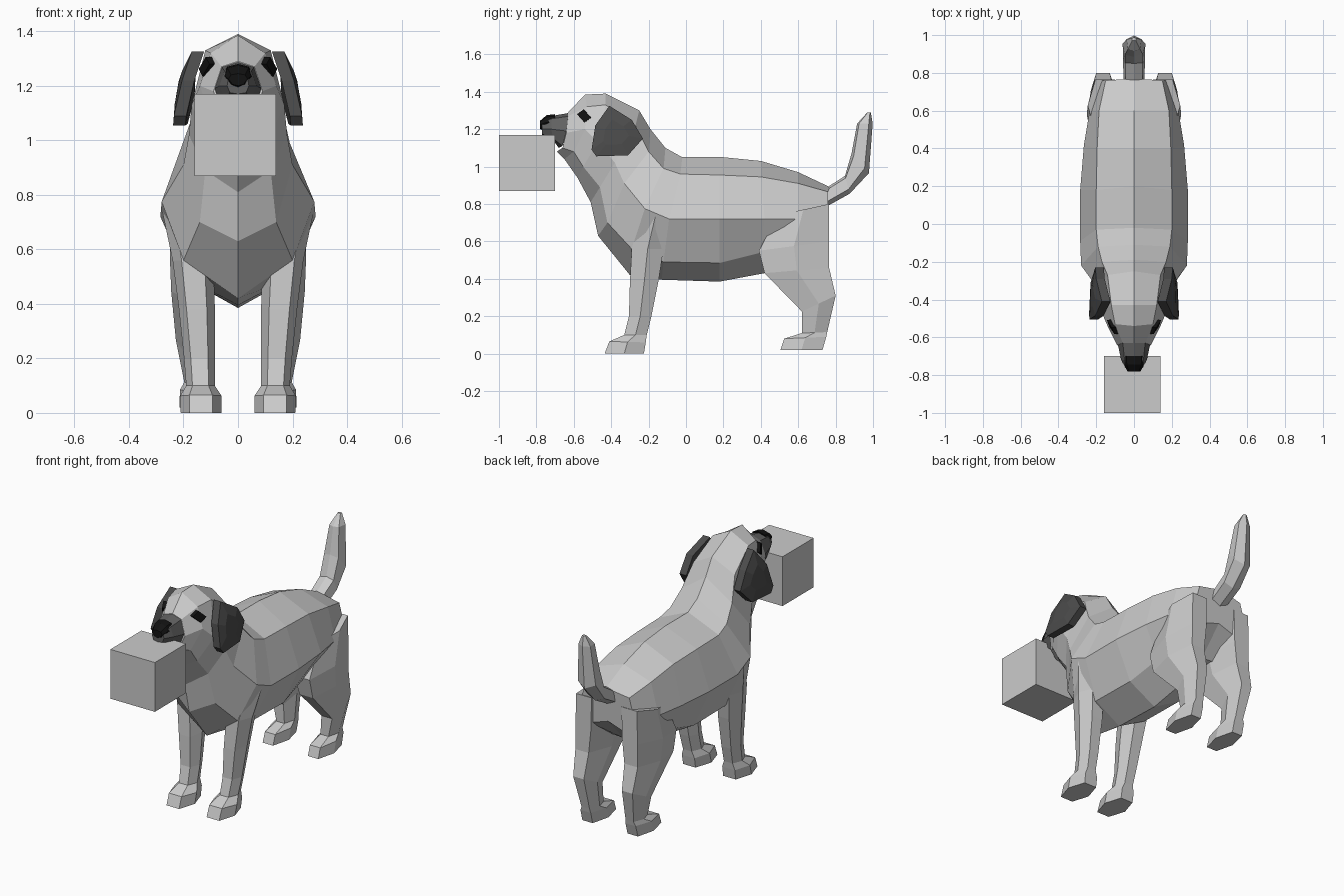
import bpy, bmesh


def material(name, v):
    m = bpy.data.materials.new(name)
    m.diffuse_color = (v, v, v, 1)
    return m


DARK = material("dark_fur", 0.07)
MUZZLE = material("muzzle_fur", 0.12)
BLACK = material("black", 0.006)


def loft(name, rings, mat=None, mirror=False):
    """Skin a list of equal-sized rings and cap both ends."""
    bm = bmesh.new()
    vr = [[bm.verts.new(p) for p in r] for r in rings]
    n = len(vr[0])
    for a, b in zip(vr, vr[1:]):
        for i in range(n):
            j = (i + 1) % n
            bm.faces.new((a[i], a[j], b[j], b[i]))
    bm.faces.new(vr[0])
    bm.faces.new(vr[-1])
    bmesh.ops.recalc_face_normals(bm, faces=bm.faces)
    me = bpy.data.meshes.new(name)
    bm.to_mesh(me)
    bm.free()
    ob = bpy.data.objects.new(name, me)
    bpy.context.collection.objects.link(ob)
    if mat:
        me.materials.append(mat)
    if mirror:
        ob.modifiers.new("mirror", 'MIRROR')
    return ob


def full(half):
    """Close a half section that starts and ends on the centre line."""
    return half + [(-x, y, z) for x, y, z in half[-2:0:-1]]


def section(top, edge, side, low, bottom):
    return full([(0, *top), edge, side, low, (0, *bottom)])


def leg_ring(yf, zf, yb, zb, xi, xo):
    """Six-sided leg section from its front, back, inner and outer limits."""
    q, ym, zm = (xo - xi) * 0.22, (yf + yb) / 2, (zf + zb) / 2
    return [(xi + q, yf, zf), (xo - q, yf, zf), (xo, ym, zm),
            (xo - q, yb, zb), (xi + q, yb, zb), (xi, ym, zm)]


# torso, neck and head, from rump to face
trunk = [
    section((.77, .89), (.15, .76, .865), (.19, .76, .72), (.12, .75, .64), (.75, .68)),
    section((.60, .97), (.185, .60, .91), (.235, .60, .72), (.15, .60, .53), (.60, .52)),
    section((.40, 1.03), (.195, .40, .945), (.265, .42, .72), (.16, .40, .54), (.42, .43)),
    section((.20, 1.05), (.2, .18, .955), (.285, .18, .72), (.18, .18, .485), (.18, .385)),
    section((-.02, 1.05), (.2, -.03, .96), (.285, -.09, .72), (.18, -.12, .49), (-.13, .395)),
    section((-.11, 1.10), (.19, -.12, .99), (.28, -.22, .775), (.2, -.29, .56), (-.30, .42)),
    section((-.19, 1.20), (.17, -.20, 1.08), (.2, -.33, .91), (.14, -.42, .70), (-.47, .63)),
    section((-.25, 1.30), (.14, -.27, 1.22), (.18, -.38, 1.02), (.12, -.46, .89), (-.51, .81)),
    section((-.43, 1.39), (.12, -.43, 1.33), (.17, -.47, 1.13), (.11, -.55, 1.0), (-.58, .94)),
    section((-.54, 1.385), (.10, -.53, 1.32), (.14, -.54, 1.2), (.10, -.60, 1.08), (-.65, 1.04)),
    section((-.63, 1.29), (.06, -.63, 1.27), (.09, -.64, 1.18), (.06, -.66, 1.10), (-.69, 1.08)),
]
loft("body", trunk)

# muzzle and nose
loft("muzzle", [
    section((-.62, 1.288), (.06, -.62, 1.27), (.085, -.64, 1.19), (.06, -.66, 1.11), (-.68, 1.10)),
    section((-.72, 1.27), (.05, -.72, 1.255), (.068, -.72, 1.2), (.05, -.71, 1.15), (-.71, 1.14)),
    section((-.77, 1.24), (.035, -.77, 1.23), (.04, -.77, 1.2), (.03, -.77, 1.175), (-.77, 1.17)),
], MUZZLE)
loft("nose", [
    section((-.70, 1.28), (.04, -.70, 1.27), (.055, -.70, 1.235), (.035, -.72, 1.21), (-.72, 1.20)),
    section((-.745, 1.275), (.038, -.745, 1.265), (.048, -.75, 1.235), (.03, -.76, 1.205), (-.77, 1.195)),
    section((-.78, 1.245), (.026, -.78, 1.24), (.035, -.78, 1.225), (.02, -.78, 1.205), (-.78, 1.20)),
], BLACK)

# eyes
eye = [(.098, -.58, 1.28), (.113, -.545, 1.305), (.138, -.505, 1.262), (.125, -.54, 1.235)]
loft("eye", [[(x - .03, y, z) for x, y, z in eye],
             [(x + .006, y - .003, z) for x, y, z in eye]], BLACK, True)

# floppy ears
ear = [(.17, -.41, 1.325), (.20, -.29, 1.25), (.205, -.23, 1.15), (.23, -.31, 1.06),
       (.238, -.48, 1.055), (.235, -.505, 1.09), (.205, -.485, 1.22)]
loft("ear", [[(x - .045, y, z) for x, y, z in ear], ear,
             [(x * .4 + .138, y * .5 - .19, z * .5 + .59) for x, y, z in ear]], DARK, True)

# legs with paws
loft("front_leg", [leg_ring(*r) for r in (
    (-.23, .78, -.09, .72, .10, .28),
    (-.29, .56, -.12, .56, .09, .24),
    (-.30, .38, -.145, .40, .085, .218),
    (-.305, .20, -.185, .20, .085, .198),
    (-.33, .10, -.21, .10, .085, .19),
    (-.41, .065, -.215, .06, .06, .212),
    (-.435, 0, -.225, 0, .06, .21))], None, True)
loft("hind_leg", [leg_ring(*r) for r in (
    (.49, .74, .765, .80, .06, .245),
    (.39, .55, .765, .60, .065, .25),
    (.42, .43, .765, .46, .085, .245),
    (.62, .225, .80, .31, .10, .228),
    (.62, .11, .755, .115, .10, .197),
    (.525, .08, .75, .09, .09, .213),
    (.505, .02, .73, .02, .09, .215))], None, True)

# tail, each ring given by its lower and upper edge and half width
tail = []
for (ya, za), (yb, zb), w in (((.74, .78), (.74, .88), .055), ((.875, .855), (.85, .95), .058),
                              ((.978, .965), (.885, 1.07), .06), ((.998, 1.23), (.915, 1.23), .04),
                              ((.988, 1.29), (.97, 1.29), .012)):
    ym, zm = (ya + yb) / 2, (za + zb) / 2
    tail.append(full([(0, yb, zb), (w * .8, (yb * 3 + ym) / 4, (zb * 3 + zm) / 4),
                      (w, (ya + ym) / 2, (za + zm) / 2), (0, ya, za)]))
loft("tail", tail)

# cube held in the mouth
bpy.ops.mesh.primitive_cube_add(size=.3, location=(-.01, -.85, 1.02))
bpy.context.object.name = "held_cube"
